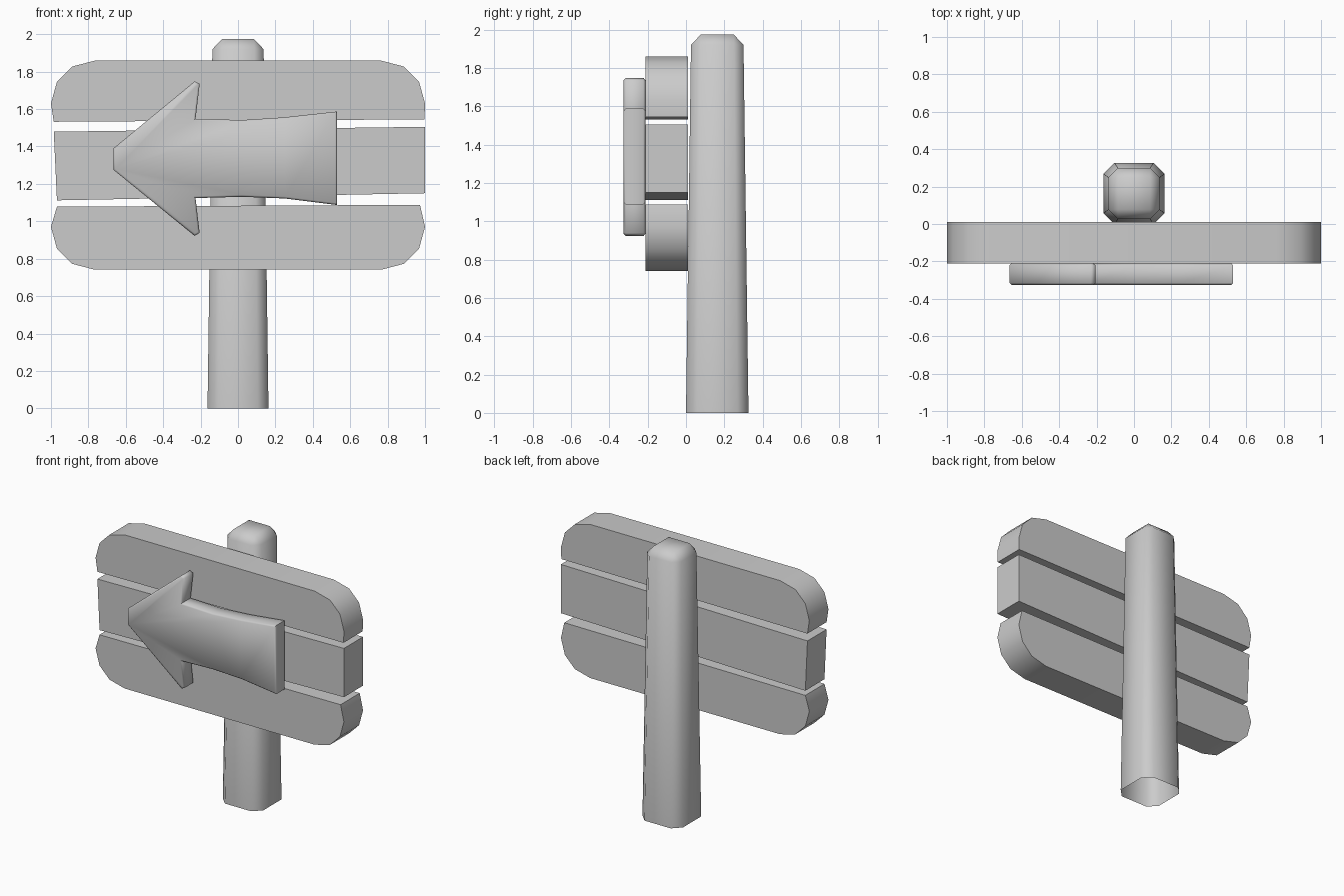
import bpy, bmesh
from math import radians

if "Cube" in bpy.data.objects:
    bpy.data.objects.remove(bpy.data.objects["Cube"])


def finish(name, bm, angle):
    bmesh.ops.recalc_face_normals(bm, faces=bm.faces)
    mesh = bpy.data.meshes.new(name)
    bm.to_mesh(mesh)
    bm.free()
    obj = bpy.data.objects.new(name, mesh)
    bpy.context.collection.objects.link(obj)
    bpy.ops.object.select_all(action='DESELECT')
    obj.select_set(True)
    bpy.context.view_layer.objects.active = obj
    bpy.ops.object.shade_smooth_by_angle(angle=radians(angle))
    return obj


def slab(name, outline, y0, y1, bevel=0, angle=35):
    """Extrude an (x, z) outline from y0 to y1, optionally easing the rims."""
    bm = bmesh.new()
    front = bm.faces.new([bm.verts.new((x, y0, z)) for x, z in outline])
    ext = bmesh.ops.extrude_face_region(bm, geom=[front], use_keep_orig=True)
    moved = [g for g in ext['geom'] if isinstance(g, bmesh.types.BMVert)]
    bmesh.ops.translate(bm, verts=moved, vec=(0, y1 - y0, 0))
    if bevel:
        rims = [e for e in bm.edges
                if abs(e.verts[0].co.y - e.verts[1].co.y) < 1e-5]
        bmesh.ops.bevel(bm, geom=rims, offset=bevel, segments=1,
                        affect='EDGES', profile=0.5)
    return finish(name, bm, angle)


# Post: tapered chamfered square with an eased top, open underneath
bm = bmesh.new()
rings = []
for z, h, f in [(0, .163, .105), (1.92, .137, .087), (1.975, .085, .085)]:
    pts = [(h, -f), (h, f), (f, h), (-f, h), (-h, f), (-h, -f), (-f, -h), (f, -h)]
    rings.append([bm.verts.new((x, y + .163, z)) for x, y in pts])
for a, b in zip(rings, rings[1:]):
    for i in range(8):
        j = (i + 1) % 8
        bm.faces.new((a[i], a[j], b[j], b[i]))
bm.faces.new(rings[-1])
bmesh.ops.remove_doubles(bm, verts=bm.verts, dist=1e-4)
finish("post", bm, 60)

# Three planks, the outer two with rounded corners
curve = [(1, .25), (.968, .387), (.888, .467), (.765, .56 - .001)]
curve = [(1, .33), (.968, .446), (.888, .527), (.765, .559)]
top = [(x, 1.3 + z) for x, z in curve]
top += [(-x, z) for x, z in reversed(top)]
bottom = [(x, 2.6 - z) for x, z in top]
slab("top_plank", top + [(-.985, 1.532), (.997, 1.545)], -.21, .01)
slab("middle_plank", [(-.985, 1.479), (1, 1.505), (1, 1.15), (-.968, 1.112)], -.21, .01)
slab("bottom_plank", bottom + [(-.968, 1.078), (.973, 1.088)], -.21, .01)

# Arrow with a slightly flared tail
arrow = [(-.666, 1.39), (-.232, 1.748), (-.205, 1.735), (-.227, 1.548),
         (.02, 1.541), (.25, 1.556), (.53, 1.587),
         (.53, 1.087), (.25, 1.122), (.02, 1.131),
         (-.227, 1.124), (-.205, .938), (-.232, .922), (-.666, 1.275)]
slab("arrow", arrow, -.325, -.212, bevel=.01, angle=50)
